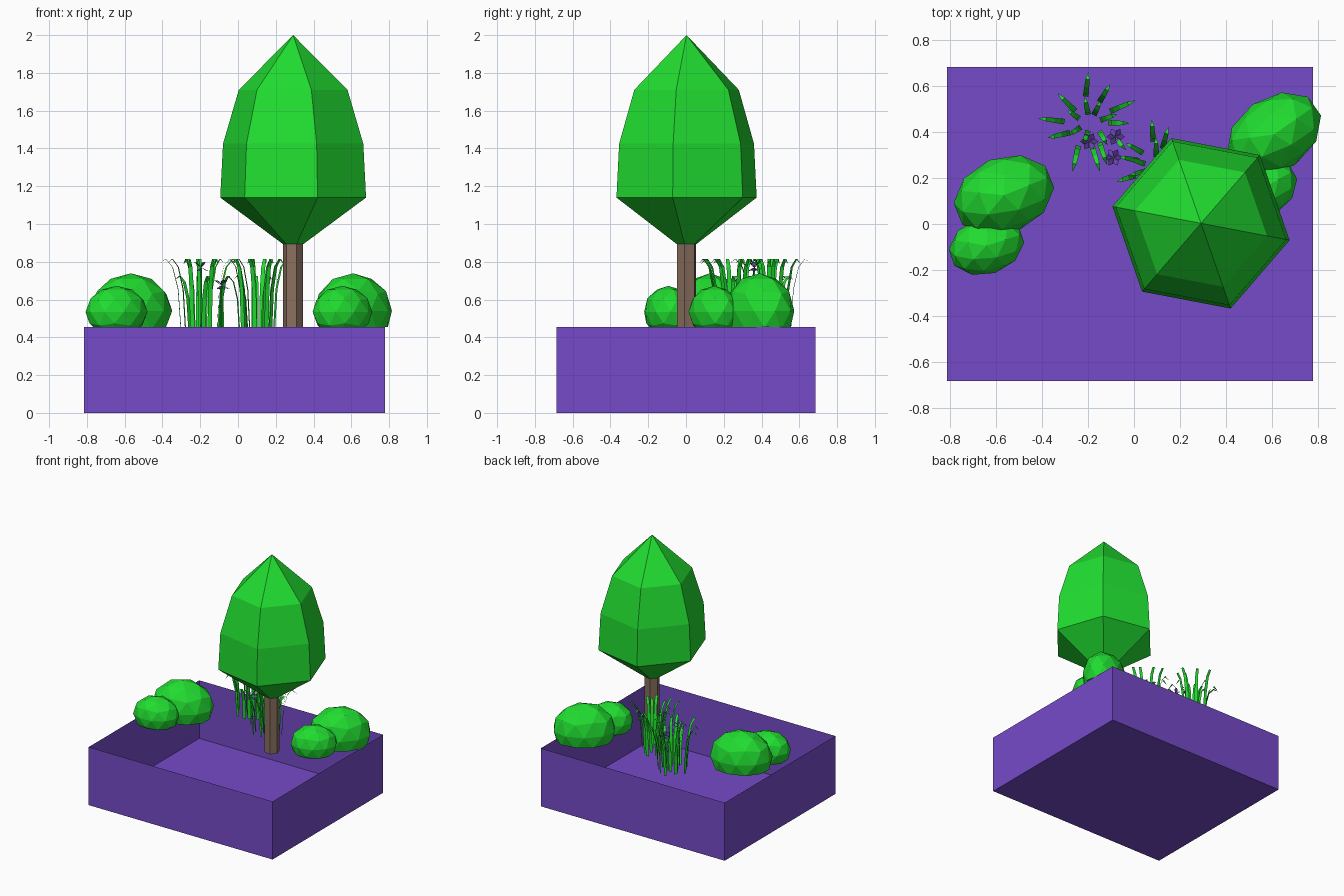
import bpy, bmesh, math, random
from mathutils import Matrix, Vector

if "Cube" in bpy.data.objects:
    bpy.data.objects.remove(bpy.data.objects["Cube"])

random.seed(4)
SOIL = 0.455  # height the plants start at


def material(name, rgb):
    m = bpy.data.materials.new(name)
    m.diffuse_color = (*rgb, 1)
    m.use_nodes = True
    m.node_tree.nodes["Principled BSDF"].inputs["Base Color"].default_value = m.diffuse_color
    return m


PURPLE = material("planter_purple", (0.18, 0.07, 0.58))
GREEN = material("leaf_green", (0.015, 0.72, 0.03))
BROWN = material("bark", (0.25, 0.16, 0.11))
PETAL = material("petal_purple", (0.13, 0.05, 0.4))


def finish(bm, name, mat):
    me = bpy.data.meshes.new(name)
    bm.to_mesh(me)
    bm.free()
    me.materials.append(mat)
    ob = bpy.data.objects.new(name, me)
    bpy.context.collection.objects.link(ob)
    return ob


def hex_solid(name, mat, centre, rings, turn=-10.8, n=6):
    """Closed faceted solid from (radius, z) rings."""
    bm = bmesh.new()
    loops = []
    for r, z in rings:
        loop = []
        for i in range(n):
            a = math.radians(turn) + math.tau * i / n
            loop.append(bm.verts.new((centre[0] + r * math.cos(a), centre[1] + r * math.sin(a), z)))
        loops.append(loop)
    for lo, hi in zip(loops, loops[1:]):
        for i in range(n):
            j = (i + 1) % n
            bm.faces.new((lo[i], lo[j], hi[j], hi[i]))
    bm.faces.new(loops[0][::-1])
    bm.faces.new(loops[-1])
    bmesh.ops.remove_doubles(bm, verts=bm.verts, dist=0.0005)
    return finish(bm, name, mat)


def bush(name, centre, radii, turn):
    """Faceted ellipsoid cut flat at soil level."""
    bm = bmesh.new()
    bmesh.ops.create_icosphere(bm, subdivisions=2, radius=1.02)
    bm.transform(Matrix.Translation(centre) @ Matrix.Rotation(math.radians(turn), 4, 'Z')
                 @ Matrix.Diagonal((*radii, 1)))
    cut = bmesh.ops.bisect_plane(bm, geom=bm.verts[:] + bm.edges[:] + bm.faces[:],
                                 plane_co=(0, 0, SOIL), plane_no=(0, 0, -1), clear_outer=True)
    rim = [e for e in cut["geom_cut"] if isinstance(e, bmesh.types.BMEdge)]
    bmesh.ops.contextual_create(bm, geom=rim)
    return finish(bm, name, GREEN)


def blade(bm, base, angle, reach, height, width):
    """Ribbon that rises straight, then droops outward to a point."""
    out = Vector((math.cos(angle), math.sin(angle), 0))
    side = Vector((-out.y, out.x, 0)) * width / 2
    path = [(0, 0, 1), (0.12, 0.55, 1), (0.38, 0.88, 0.9), (0.7, 1, 0.75), (1, 0.93, 0.05)]
    prev = None
    for u, v, w in path:
        p = base + out * reach * u + Vector((0, 0, height * v))
        pair = (bm.verts.new(p - side * w), bm.verts.new(p + side * w))
        if prev:
            bm.faces.new((prev[0], prev[1], pair[1], pair[0]))
        prev = pair


def grass_clump(name, x, y):
    bm = bmesh.new()
    for count, radius, reach in ((11, 0.10, 0.11), (7, 0.045, 0.08)):
        for i in range(count):
            a = math.tau * (i + random.uniform(-0.25, 0.25)) / count + radius
            r = radius * random.uniform(0.75, 1.2)
            base = Vector((x + r * math.cos(a), y + r * math.sin(a), SOIL))
            blade(bm, base, a + random.uniform(-0.3, 0.3), reach * random.uniform(0.75, 1.1),
                  random.choice((0.36, 0.36, 0.27)), 0.024)
    return finish(bm, name, GREEN)


def flower(name, x, y, z):
    # thin stem
    hex_solid(name + "_stem", GREEN, (x, y), [(0.005, SOIL), (0.004, z)], n=4)
    # six kite petals around the top
    bm = bmesh.new()
    for i in range(6):
        a = math.tau * i / 6
        tilt = 0.03 if i % 2 else -0.02
        out = Vector((math.cos(a), math.sin(a), 0))
        side = Vector((-out.y, out.x, 0)) * 0.013
        c = Vector((x, y, z))
        mid = c + out * 0.024 + Vector((0, 0, tilt * 0.8))
        tip = c + out * 0.04 + Vector((0, 0, tilt))
        bm.faces.new([bm.verts.new(p) for p in (c, mid - side, tip, mid + side)])
    finish(bm, name, PETAL)


# open-topped thin planter box
bm = bmesh.new()
bmesh.ops.create_cube(bm, size=1)
bm.transform(Matrix.Translation((-0.018, 0, SOIL / 2)) @ Matrix.Diagonal((1.595, 1.37, SOIL, 1)))
bmesh.ops.delete(bm, geom=[f for f in bm.faces if f.normal.z > 0.5], context='FACES_ONLY')
finish(bm, "planter_box", PURPLE)

# tree
TREE = (0.292, 0.003)
hex_solid("tree_trunk", BROWN, TREE, [(0.054, SOIL), (0.054, 0.92)])
hex_solid("tree_crown", GREEN, TREE,
          [(0.05, 0.89), (0.393, 1.14), (0.378, 1.425), (0.293, 1.71), (0, 2.0)])

# bushes, a large and a small one on each side
bush("left_bush_large", (-0.567, 0.125, 0.54), (0.222, 0.163, 0.195), 22)
bush("left_bush_small", (-0.643, -0.095, 0.535), (0.165, 0.122, 0.135), 18)
bush("right_bush_large", (0.61, 0.39, 0.54), (0.222, 0.158, 0.195), 35)
bush("right_bush_small", (0.553, 0.15, 0.535), (0.165, 0.122, 0.135), 30)

# grass and flowers
grass_clump("grass_clump_left", -0.19, 0.44)
grass_clump("grass_clump_right", 0.10, 0.25)
flower("flower_high", -0.195, 0.36, 0.77)
flower("flower_low", -0.08, 0.38, 0.675)
flower("flower_front", -0.09, 0.29, 0.675)
